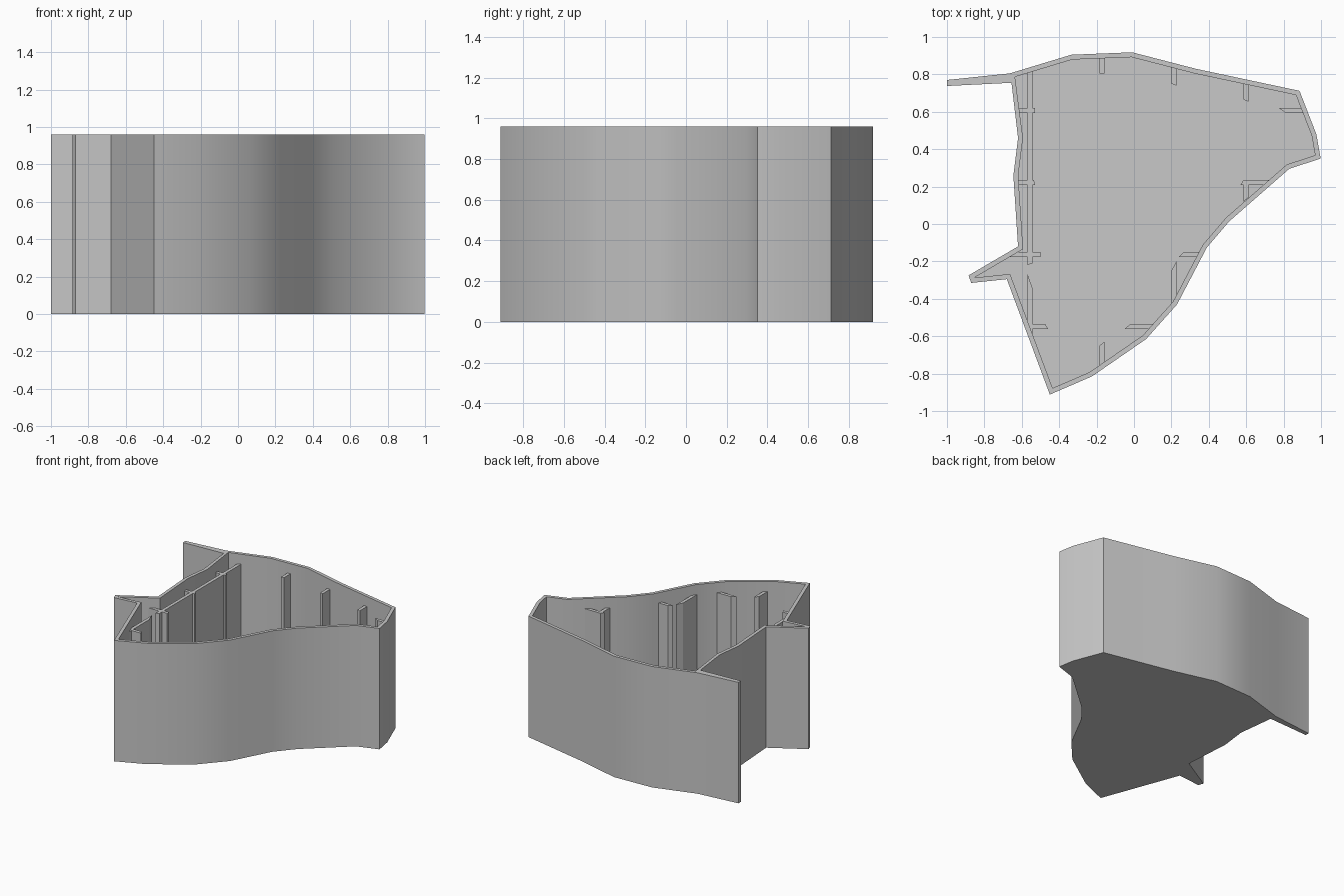
import bpy
import bmesh
import math
from mathutils import Vector

if "Cube" in bpy.data.objects:
    bpy.data.objects.remove(bpy.data.objects["Cube"])

HEIGHT, FLOOR, RIB_TOP = 0.96, 0.03, 0.88
WALL, RIB_WIDTH, GRID = 0.026, 0.026, 0.385

grey = bpy.data.materials.new("plain grey")
grey.use_nodes = True
grey.diffuse_color = (0.58, 0.58, 0.58, 1)
grey.node_tree.nodes["Principled BSDF"].inputs["Base Color"].default_value = grey.diffuse_color


def prism(name, points, bottom, top):
    """Extrude a flat outline between two heights."""
    bm = bmesh.new()
    face = bm.faces.new([bm.verts.new((x, y, bottom)) for x, y in points])
    new = bmesh.ops.extrude_face_region(bm, geom=[face])["geom"]
    verts = [v for v in new if isinstance(v, bmesh.types.BMVert)]
    bmesh.ops.translate(bm, verts=verts, vec=(0, 0, top - bottom))
    bmesh.ops.recalc_face_normals(bm, faces=bm.faces)
    mesh = bpy.data.meshes.new(name)
    bm.to_mesh(mesh)
    bm.free()
    mesh.materials.append(grey)
    obj = bpy.data.objects.new(name, mesh)
    bpy.context.collection.objects.link(obj)
    return obj


def inset(points, distance):
    """Move every side of a clockwise outline inward, with mitred corners."""
    pts = [Vector(p) for p in points]
    result = []
    for i, p in enumerate(pts):
        before = (p - pts[i - 1]).normalized()
        after = (pts[(i + 1) % len(pts)] - p).normalized()
        n1 = Vector((before.y, -before.x))
        n2 = Vector((after.y, -after.x))
        result.append(p + (n1 + n2) * distance / (1 + n1.dot(n2)))
    return result


def select_only(obj):
    bpy.ops.object.select_all(action="DESELECT")
    obj.select_set(True)
    bpy.context.view_layer.objects.active = obj


def cut(obj, cutter, operation):
    mod = obj.modifiers.new("cut", "BOOLEAN")
    mod.operation, mod.object, mod.solver = operation, cutter, "EXACT"
    select_only(obj)
    bpy.ops.object.modifier_apply(modifier=mod.name)


# Clockwise outline, beginning and ending at the tip of the fin
outline = [
    (-1, 0.77), (-0.665, 0.805), (-0.335, 0.905), (-0.01, 0.918),
    (0.33, 0.83), (0.885, 0.712), (0.975, 0.48), (0.998, 0.35),
    (0.83, 0.295), (0.51, 0.015), (0.39, -0.125), (0.23, -0.43),
    (0.065, -0.615), (-0.225, -0.815), (-0.45, -0.912), (-0.68, -0.295),
    (-0.87, -0.315), (-0.885, -0.275), (-0.62, -0.12), (-0.645, 0.26),
    (-0.62, 0.46), (-0.655, 0.755), (-1, 0.738),
]
body = outline[1:-2]

# Open tray with a floor, outer wall and fin
tray = prism("tray", outline, 0, HEIGHT)
hollow = prism("hollow_cutter", inset(body, WALL), FLOOR, HEIGHT + 0.1)
cut(tray, hollow, "DIFFERENCE")
select_only(tray)
bpy.ops.object.shade_smooth_by_angle(angle=math.radians(30))

# Ribs lie on a square grid: direction, grid line, the two corners of the
# slanted free end, and a far end that is trimmed inside the wall
ribs = [
    ("partition", "y", 0, -0.22, -0.21, 0.9),
    ("front_left_rib", "y", 0, -0.265, -0.34, -0.75),
    ("front_rib", "y", 1, -0.65, -0.63, -0.9),
    ("front_middle_rib", "y", 2, -0.25, -0.2, -0.55),
    ("side_rib", "y", 3, 0.12, 0.14, 0.235),
    ("back_rib_a", "y", 1, 0.805, 0.805, 1),
    ("back_rib_b", "y", 2, 0.75, 0.74, 0.95),
    ("back_rib_c", "y", 3, 0.665, 0.655, 0.9),
    ("cross_rib_a", "x", 0, -0.46, -0.475, -0.7),
    ("cross_rib_b", "x", 1, -0.5, -0.5, -0.75),
    ("cross_rib_c", "x", 2, -0.53, -0.535, -0.75),
    ("cross_rib_d", "x", 3, -0.53, -0.53, -0.75),
    ("slope_rib_a", "x", 0, -0.05, -0.02, 0.2),
    ("slope_rib_b", "x", 1, 0.24, 0.265, 0.45),
    ("slope_rib_c", "x", 2, 0.57, 0.585, 0.85),
    ("slope_rib_d", "x", 3, 0.81, 0.775, 1),
]
trim = prism("rib_trimmer", inset(body, WALL / 2), -1, HEIGHT + 1)
for name, axis, line, tip_a, tip_b, end in ribs:
    centre = GRID * line - (0.557 if axis == "y" else 0.548)
    low, high = centre - RIB_WIDTH / 2, centre + RIB_WIDTH / 2
    points = [(tip_a, low), (tip_b, high), (end, high), (end, low)]
    if axis == "y":
        points = [(across, along) for along, across in points]
    rib = prism(name, points, FLOOR / 2, RIB_TOP)
    cut(rib, trim, "INTERSECT")

for helper in (hollow, trim):
    bpy.data.objects.remove(helper)
